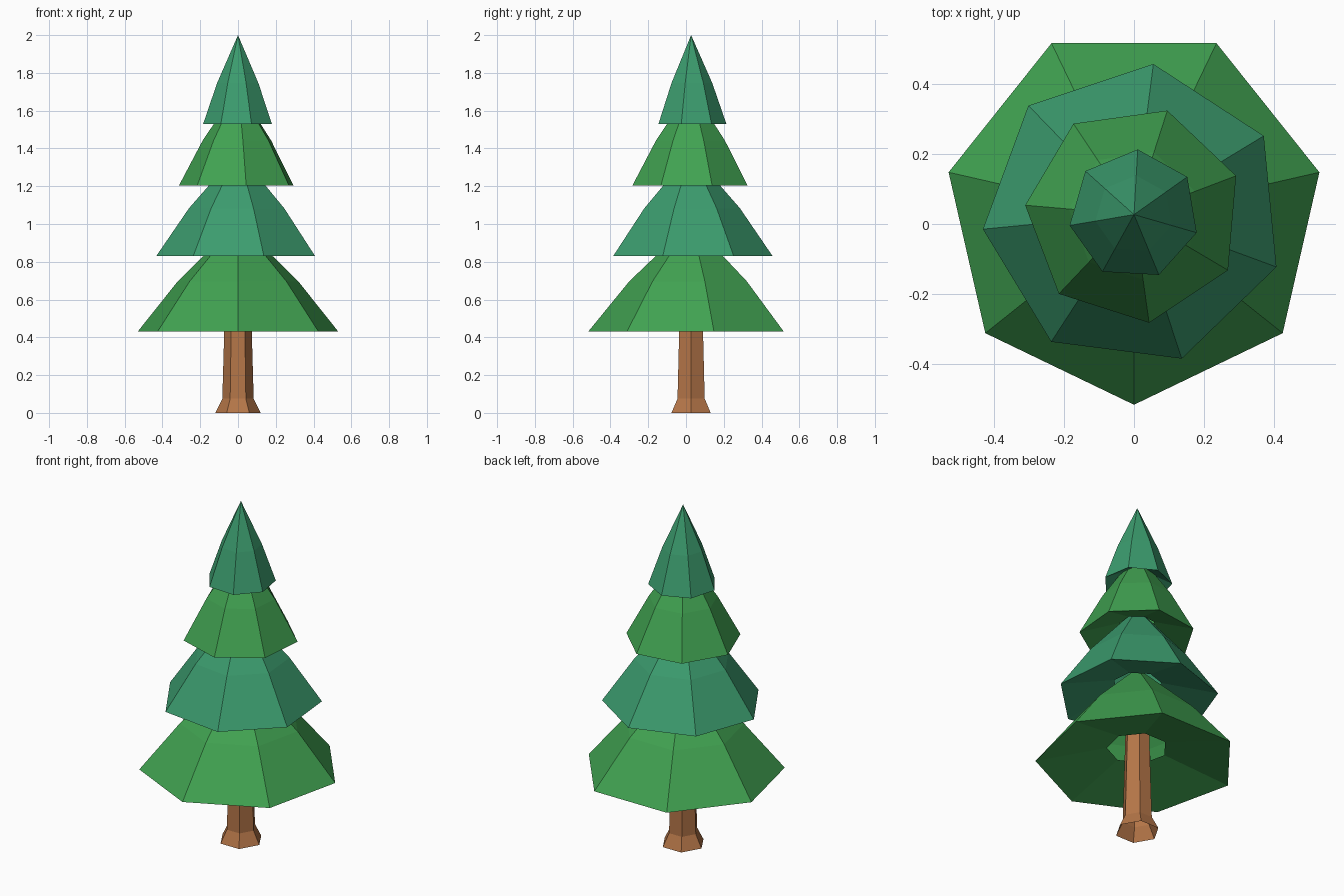
import bpy
import math

if "Cube" in bpy.data.objects:
    bpy.data.objects.remove(bpy.data.objects["Cube"])

AXIS_Y = 0.027  # the trunk axis sits slightly behind the centre


def material(name, rgb):
    mat = bpy.data.materials.new(name)
    mat.diffuse_color = (*rgb, 1.0)
    mat.use_nodes = True
    mat.node_tree.nodes["Principled BSDF"].inputs["Base Color"].default_value = mat.diffuse_color
    return mat


def lathe(name, profile, sides, start_deg, mat):
    """Flat-sided open shell from (radius, z) points; radius 0 makes a tip."""
    verts, rings, faces = [], [], []
    for r, z in profile:
        n = sides if r > 0 else 1
        first = len(verts)
        for i in range(n):
            a = math.radians(start_deg) + math.tau * i / sides
            verts.append((r * math.cos(a), AXIS_Y + r * math.sin(a), z))
        rings.append([first + i % n for i in range(sides)])
    for low, high in zip(rings, rings[1:]):
        for i in range(sides):
            j = (i + 1) % sides
            quad = [low[i], low[j], high[j], high[i]]
            faces.append(list(dict.fromkeys(quad)))
    mesh = bpy.data.meshes.new(name)
    mesh.from_pydata(verts, [], faces)
    mesh.materials.append(mat)
    obj = bpy.data.objects.new(name, mesh)
    bpy.context.collection.objects.link(obj)
    return obj


green = material("leaf_green", (0.052, 0.36, 0.082))
teal = material("leaf_teal", (0.044, 0.33, 0.155))
brown = material("bark", (0.46, 0.18, 0.065))

# Trunk: hexagonal, flared foot, open underneath
lathe("trunk", [(0.12, 0), (0.083, 0.075), (0.068, 0.6)], 6, 0, brown)

# Foliage tiers: base z, tip z, rim radius, rotation, colour
tiers = [
    (0.43, 1.01, 0.545, -90.0, green),
    (0.83, 1.38, 0.435, -20.2, teal),
    (1.205, 1.72, 0.313, 20.8, green),
    (1.53, 2.00, 0.187, 35.3, teal),
]
for k, (z0, z1, r, rot, mat) in enumerate(tiers, 1):
    h = z1 - z0
    profile = [
        (0.3 * r, z0 + 0.15 * h),   # hole in the hollowed underside
        (r, z0),                    # rim
        (0.6 * r, z0 + 0.46 * h),   # bend in the slope
        (0, z1),                    # tip
    ]
    lathe(f"foliage_tier_{k}", profile, 7, rot, mat)
